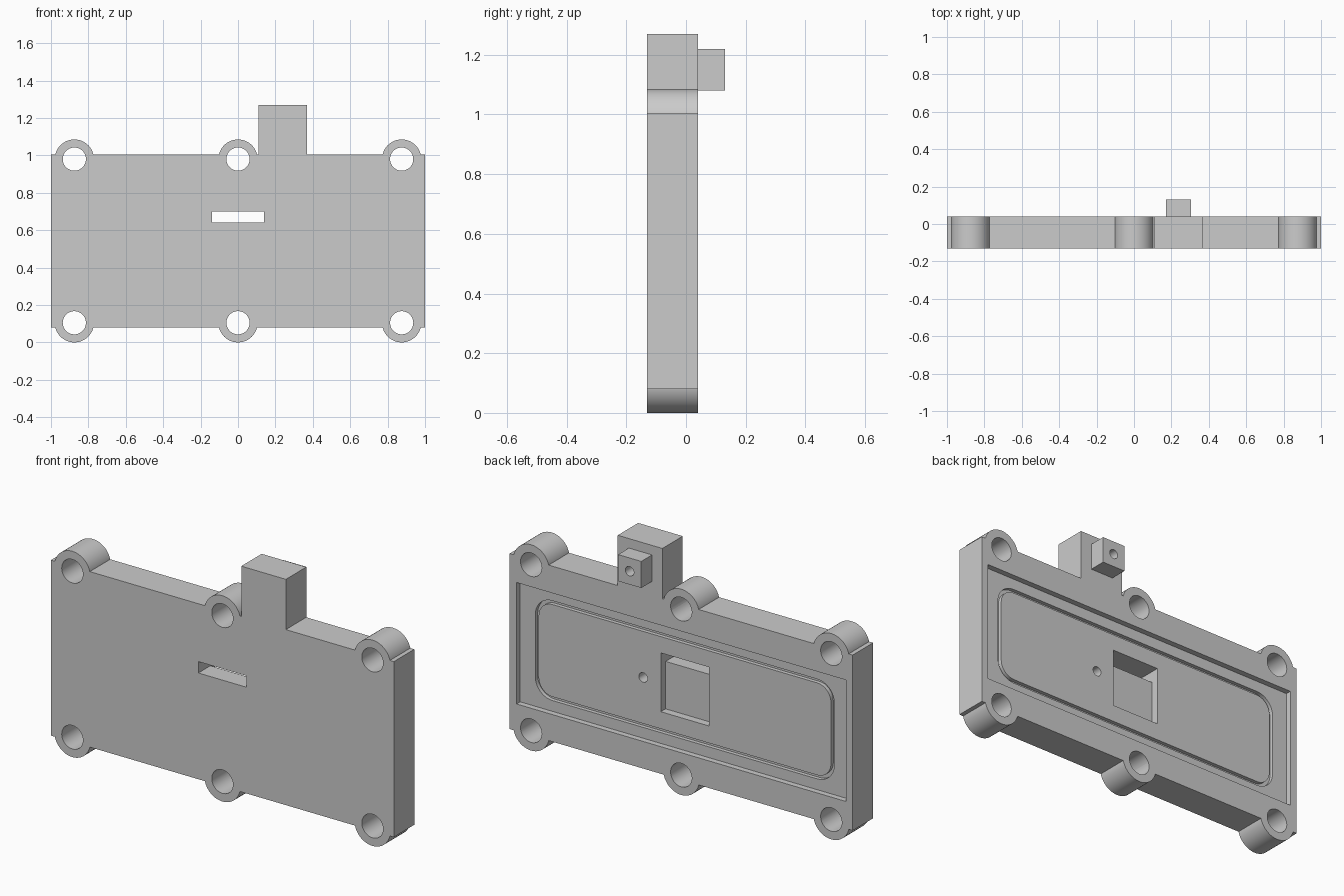
import bpy, bmesh, math
from mathutils import Matrix, Vector

if "Cube" in bpy.data.objects:
    bpy.data.objects.remove(bpy.data.objects["Cube"], do_unlink=True)

grey = bpy.data.materials.new("plain_grey")
grey.use_nodes = True
colour = (0.6, 0.6, 0.6, 1)
grey.diffuse_color = colour
grey.node_tree.nodes["Principled BSDF"].inputs["Base Color"].default_value = colour

FRONT, BACK = -0.13, 0.04
MID_Z = 0.543


def finish(name, bm):
    bmesh.ops.recalc_face_normals(bm, faces=bm.faces)
    mesh = bpy.data.meshes.new(name)
    bm.to_mesh(mesh)
    bm.free()
    mesh.materials.append(grey)
    obj = bpy.data.objects.new(name, mesh)
    bpy.context.collection.objects.link(obj)
    return obj


def box(name, x, y, z):
    bm = bmesh.new()
    centre = Vector([sum(r) / 2 for r in (x, y, z)])
    size = [r[1] - r[0] for r in (x, y, z)]
    bmesh.ops.create_cube(bm, size=1, matrix=Matrix.Translation(centre) @ Matrix.Diagonal((*size, 1)))
    return finish(name, bm)


def rod(name, x, z, radius, y, sides=48):
    bm = bmesh.new()
    place = Matrix.Translation((x, sum(y) / 2, z)) @ Matrix.Rotation(math.pi / 2, 4, "X")
    bmesh.ops.create_cone(bm, cap_ends=True, segments=sides, radius1=radius, radius2=radius,
                          depth=y[1] - y[0], matrix=place)
    return finish(name, bm)


def rounded_outline(half_x, half_z, radius, steps=10):
    points = []
    for corner, (sx, sz) in enumerate(((1, 1), (-1, 1), (-1, -1), (1, -1))):
        for i in range(steps + 1):
            a = (corner + i / steps) * math.pi / 2
            points.append((sx * (half_x - radius) + radius * math.cos(a),
                           MID_Z + sz * (half_z - radius) + radius * math.sin(a)))
    return points


def rounded_ring(name, half_x, half_z, radius, width, y):
    bm = bmesh.new()
    outer = rounded_outline(half_x, half_z, radius)
    inner = rounded_outline(half_x - width, half_z - width, radius - width)
    loops = [[bm.verts.new((px, depth, pz)) for px, pz in outline]
             for outline, depth in ((outer, y[0]), (outer, y[1]), (inner, y[1]), (inner, y[0]))]
    n = len(outer)
    for k in range(4):
        a, b = loops[k], loops[(k + 1) % 4]
        for i in range(n):
            j = (i + 1) % n
            bm.faces.new((a[i], a[j], b[j], b[i]))
    return finish(name, bm)


def combine(target, tool, operation):
    mod = target.modifiers.new(operation.lower(), "BOOLEAN")
    mod.operation, mod.solver, mod.object = operation, "EXACT", tool
    bpy.context.view_layer.objects.active = target
    bpy.ops.object.modifier_apply(modifier=mod.name)
    bpy.data.objects.remove(tool, do_unlink=True)


# Cover plate with six screw bosses
plate = box("cover_plate", (-1, 1), (FRONT, BACK), (0.08, 1.005))
screws = [(x, z) for x in (-0.875, 0, 0.875) for z in (0.105, 0.98)]
for x, z in screws:
    combine(plate, rod("boss", x, z, 0.105, (FRONT, BACK)), "UNION")
for x, z in screws:
    combine(plate, rod("screw_hole", x, z, 0.062, (-0.3, 0.3)), "DIFFERENCE")

# Back recess, seal groove, square pocket, through slot and pin hole
floor = BACK - 0.03
cutters = (
    box("recess", (-0.96, 0.96), (floor, 0.2), (MID_Z - 0.32, MID_Z + 0.32)),
    rounded_ring("seal_groove", 0.872, 0.263, 0.1, 0.02, (floor - 0.02, 0.1)),
    box("pocket", (-0.14, 0.14), (floor - 0.04, 0.1), (0.39, 0.70)),
    box("slot", (-0.14, 0.14), (-0.3, 0.1), (0.64, 0.70)),
    rod("pin_hole", 0.243, MID_Z, 0.025, (floor - 0.07, 0.1), 24),
)
for cutter in cutters:
    combine(plate, cutter, "DIFFERENCE")

# Upright block on the top edge, with a drilled tab behind it
block = box("top_block", (0.11, 0.37), (FRONT, BACK), (1.005, 1.27))
tab = box("rear_tab", (0.17, 0.305), (BACK, 0.13), (1.08, 1.22))
combine(tab, rod("tab_hole", 0.238, 1.15, 0.025, (0.06, 0.2), 24), "DIFFERENCE")

# Smooth round walls, keep edges sharp
bpy.ops.object.select_all(action="DESELECT")
for part in (plate, block, tab):
    part.select_set(True)
bpy.context.view_layer.objects.active = plate
bpy.ops.object.shade_smooth_by_angle(angle=math.radians(30))
